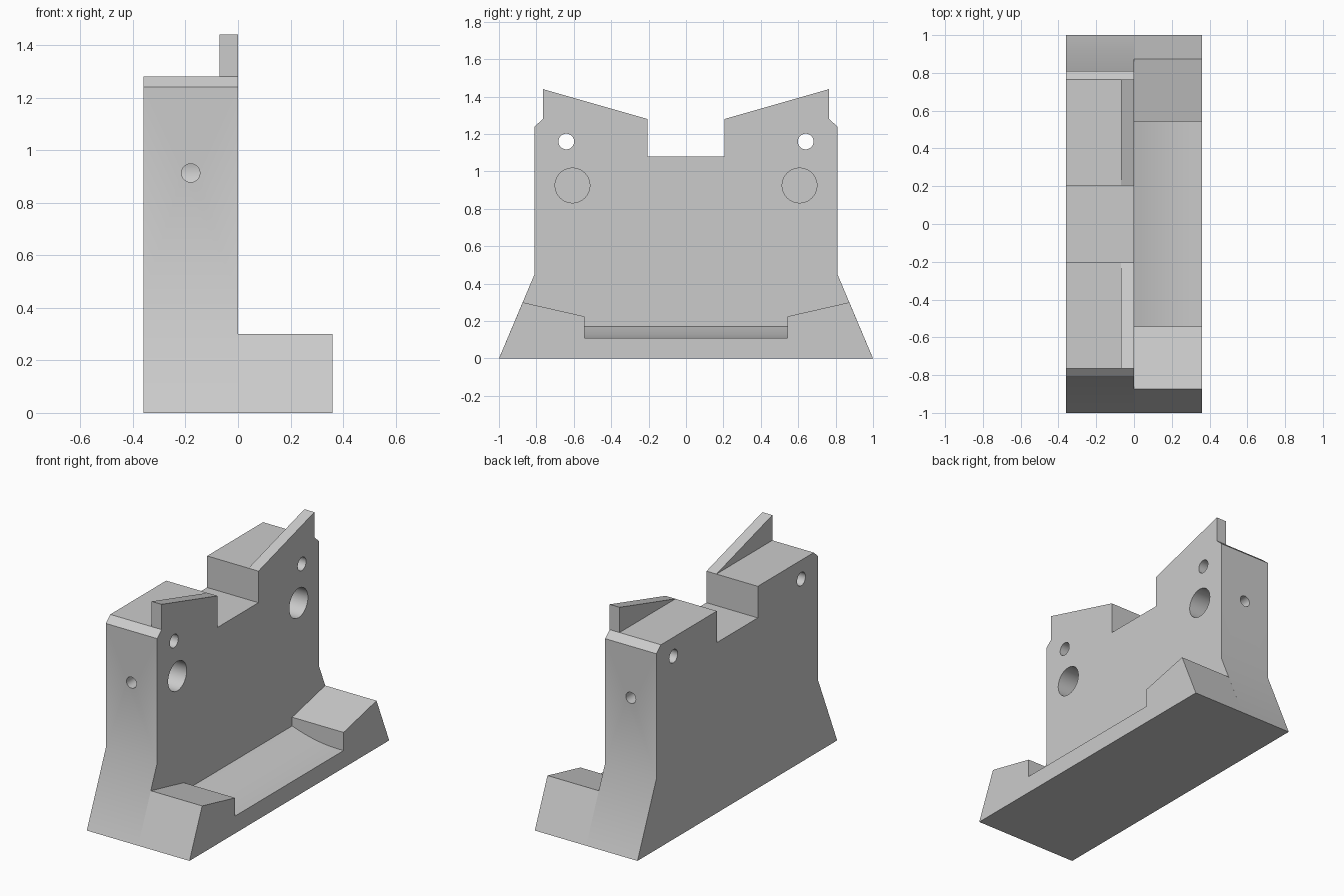
import bpy, bmesh
from math import pi
from mathutils import Matrix

if "Cube" in bpy.data.objects:
    bpy.data.objects.remove(bpy.data.objects["Cube"], do_unlink=True)

grey = bpy.data.materials.new("light grey")
grey.use_nodes = True
grey.diffuse_color = (0.6, 0.6, 0.6, 1)
grey.node_tree.nodes["Principled BSDF"].inputs["Base Color"].default_value = (0.6, 0.6, 0.6, 1)


def add_object(name, bm):
    bmesh.ops.recalc_face_normals(bm, faces=bm.faces)
    mesh = bpy.data.meshes.new(name)
    bm.to_mesh(mesh)
    bm.free()
    mesh.materials.append(grey)
    obj = bpy.data.objects.new(name, mesh)
    bpy.context.collection.objects.link(obj)
    return obj


def prism(name, profile, axis, start, end):
    """Extrude a (y, z) profile along x, or an (x, z) profile along y."""
    bm = bmesh.new()
    place = (lambda p, t: (t, p[0], p[1])) if axis == "X" else (lambda p, t: (p[0], t, p[1]))
    rings = [[bm.verts.new(place(p, t)) for p in profile] for t in (start, end)]
    bm.faces.new(rings[0])
    bm.faces.new(rings[1])
    for i in range(len(profile)):
        j = (i + 1) % len(profile)
        bm.faces.new((rings[0][i], rings[0][j], rings[1][j], rings[1][i]))
    return add_object(name, bm)


def drill(name, radius, depth, centre, axis):
    bm = bmesh.new()
    turn = Matrix.Rotation(pi / 2, 4, "Y" if axis == "X" else "X")
    bmesh.ops.create_cone(bm, cap_ends=True, segments=40, radius1=radius, radius2=radius,
                          depth=depth, matrix=Matrix.Translation(centre) @ turn)
    return add_object(name, bm)


def combine(target, tool, operation):
    """Apply a boolean and discard the tool."""
    tool.hide_render = True
    mod = target.modifiers.new(operation.lower(), "BOOLEAN")
    mod.operation, mod.solver, mod.object = operation, "EXACT", tool
    bpy.context.view_layer.objects.active = target
    bpy.ops.object.modifier_apply(modifier=mod.name)
    bpy.data.objects.remove(tool, do_unlink=True)


def mirrored(half):
    return half + [(-y, z) for y, z in reversed(half)]


# Upright block with chamfered shoulders and a central notch
bracket = prism("bracket", mirrored([(1, 0), (0.81, 0.45), (0.81, 1.24), (0.765, 1.28),
                                     (0.205, 1.28), (0.205, 1.08)]), "X", -0.36, 0)

# Foot with raised lugs and a curved trough between them
foot = prism("foot", mirrored([(1, 0), (0.873, 0.3), (0.543, 0.225)]), "X", 0, 0.36)
curve = [(0.4 * i / 10, 0.11 + 0.06 * max(0, 1 - 0.4 * i / 10 / 0.32) ** 2) for i in range(11)]
trough = prism("trough_cutter", [(0, 0.4)] + curve + [(0.4, 0.4)], "Y", -0.543, 0.543)
combine(foot, trough, "DIFFERENCE")
combine(bracket, foot, "UNION")

for side in (-1, 1):
    # Thin sloping fin flush with the inner face
    fin = prism("fin", [(side * y, z) for y, z in
                        [(0.205, 1.2), (0.765, 1.2), (0.765, 1.44), (0.205, 1.28)]], "X", -0.07, 0)
    combine(bracket, fin, "UNION")
    # Through hole, large blind hole and cross hole
    for tool in (drill("through_drill", 0.042, 1, (-0.18, side * 0.64, 1.16), "X"),
                 drill("blind_drill", 0.093, 0.58, (0, side * 0.607, 0.925), "X"),
                 drill("cross_drill", 0.035, 0.3, (-0.18, side * 0.77, 0.913), "Y")):
        combine(bracket, tool, "DIFFERENCE")

# Smooth the bends and bores, keep corners sharp
bpy.ops.object.select_all(action="DESELECT")
bracket.select_set(True)
bpy.context.view_layer.objects.active = bracket
bpy.ops.object.shade_smooth_by_angle()
